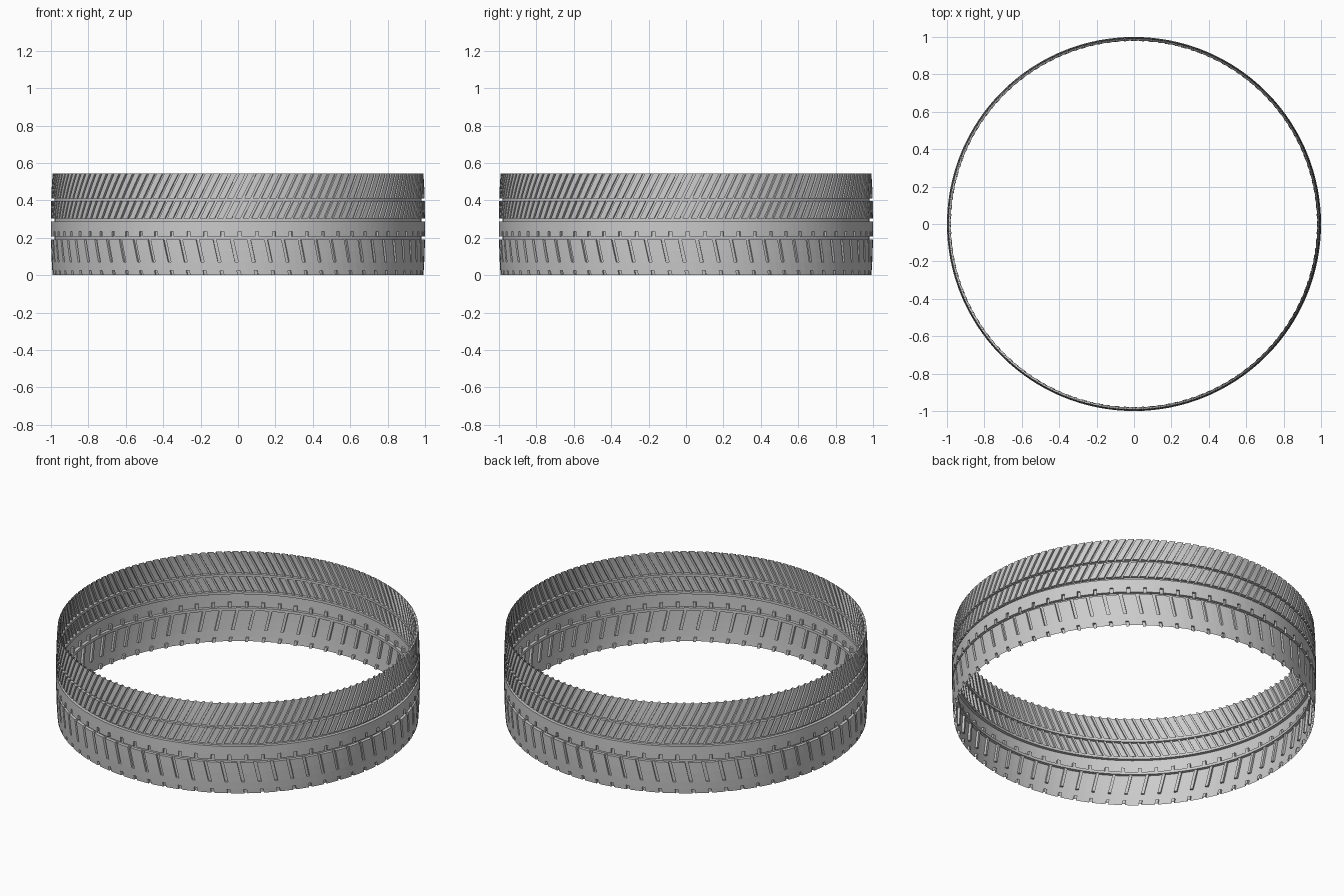
import bpy, bmesh, math

if "Cube" in bpy.data.objects:
    bpy.data.objects.remove(bpy.data.objects["Cube"])

H = 0.545      # tread width
DEEP = 0.018   # depth of the main circumferential grooves


def radius(z):
    # slightly crowned profile
    return 1.0 - 0.009 * abs((z - H / 2) / (H / 2)) ** 2.5


def tread(name, n, zs, cols, depth, low=None, high=None):
    """Ring sheet repeated n times. cols(z): breakpoints (arc length) in a pitch,
    depth(row, col): sunk depth; low/high: groove depth met at each rim."""
    bm = bmesh.new()
    pitch = 2 * math.pi / n
    m = len(cols(zs[0]))

    def point(k, j, z, d):
        a = -math.pi / 2 + (k + j // m) * pitch + cols(z)[j % m]
        r = radius(z) - d
        return bm.verts.new((r * math.cos(a), r * math.sin(a), z))

    def quad(k, *corners):
        bm.faces.new([point(k, *c) for c in corners])

    rows = len(zs) - 1
    for k in range(n):
        for j in range(m):
            for i in range(rows):
                z0, z1, d = zs[i], zs[i + 1], depth(i, j)
                quad(k, (j, z0, d), (j + 1, z0, d), (j + 1, z1, d), (j, z1, d))
                # side wall to the next column
                e = depth(i, (j + 1) % m)
                if e != d:
                    quad(k, (j + 1, z0, d), (j + 1, z0, e), (j + 1, z1, e), (j + 1, z1, d))
                # wall to the row above or to the groove
                e = depth(i + 1, j) if i + 1 < rows else high
                if e is not None and e != d:
                    quad(k, (j, z1, d), (j + 1, z1, d), (j + 1, z1, e), (j, z1, e))
            d = depth(0, j)
            if low is not None and low != d:
                z = zs[0]
                quad(k, (j, z, low), (j + 1, z, low), (j + 1, z, d), (j, z, d))
    bmesh.ops.remove_doubles(bm, verts=bm.verts, dist=1e-5)
    me = bpy.data.meshes.new(name)
    bm.to_mesh(me)
    bm.free()
    ob = bpy.data.objects.new(name, me)
    bpy.context.collection.objects.link(ob)
    return ob


# lower shoulder: leaning slots open to the groove, small notches at the rim
def shoulder_cols(z):
    s = -0.22 * z
    return [s, s + 0.017, s + 0.055]


tread("lower_shoulder", 68, [0, 0.025, 0.07, 0.13, 0.19], shoulder_cols,
      lambda i, j: 0.013 if j == 0 and i != 1 else 0.0, high=DEEP)

# smooth rib with short notches along its lower edge
tread("smooth_rib", 68, [0.206, 0.235, 0.288], lambda z: [0.0, 0.018, 0.055],
      lambda i, j: 0.013 if j == 0 and i == 0 else 0.0, low=DEEP, high=DEEP)


# two ribs of dense slanted blocks
def slant_cols(z):
    s = 0.5 * z
    return [s, s + 0.013]


def sunk(i, j):
    return 0.013 if j == 0 else 0.0


tread("slanted_rib", 136, [0.303, 0.35, 0.396], slant_cols, sunk, low=DEEP, high=DEEP)
tread("upper_shoulder", 136, [0.411, 0.455, 0.5, H], slant_cols, sunk, low=DEEP)

# floors of the circumferential grooves
for name, a, b in (("lower_groove", 0.19, 0.206), ("middle_groove", 0.288, 0.303),
                   ("upper_groove", 0.396, 0.411)):
    tread(name, 136, [a, b], lambda z: [0.0], lambda i, j: DEEP)
